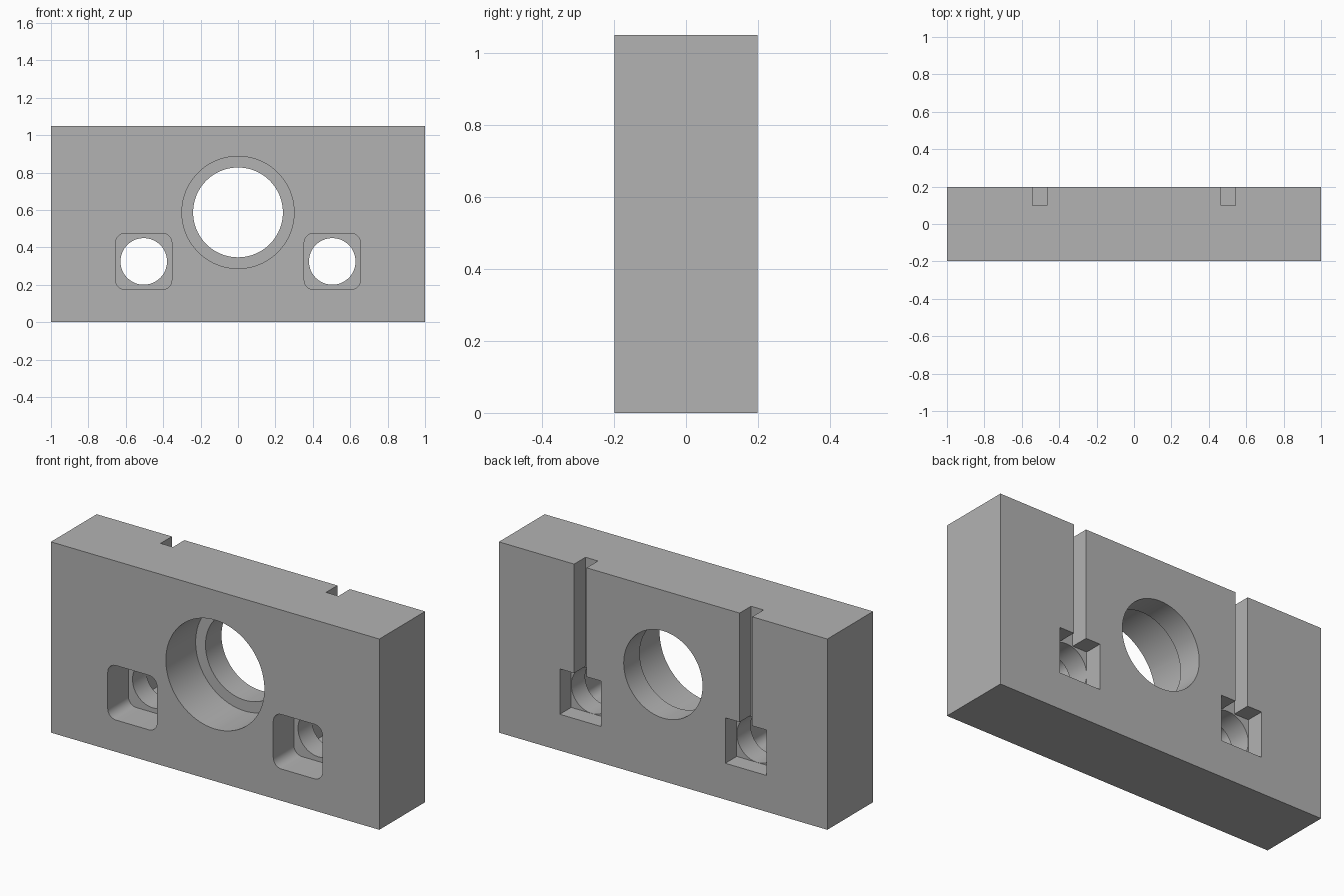
import bpy, bmesh
from math import sin, cos, tau, radians

HALF_W, HALF_D, HEIGHT = 1.0, 0.199, 1.05
OUT = HALF_D + 0.1          # cutters reach past the faces
PORT_X, PORT_Z = 0.504, 0.325
BORE_Z = 0.587

if "Cube" in bpy.data.objects:
    bpy.data.objects.remove(bpy.data.objects["Cube"], do_unlink=True)

grey = bpy.data.materials.new("plain grey")
grey.use_nodes = True
colour = (0.45, 0.45, 0.45, 1)
grey.diffuse_color = colour
grey.node_tree.nodes["Principled BSDF"].inputs["Base Color"].default_value = colour


def circle(x, z, r, n=96):
    return [(x + r * cos(tau * i / n), z + r * sin(tau * i / n)) for i in range(n)]


def rounded_square(x, z, half, r, steps=10):
    pts = []
    for corner, (sx, sz) in enumerate([(1, 1), (-1, 1), (-1, -1), (1, -1)]):
        for i in range(steps + 1):
            a = tau / 4 * (corner + i / steps)
            pts.append((x + sx * (half - r) + r * cos(a), z + sz * (half - r) + r * sin(a)))
    return pts


def keyhole(x, z, half, slot_half, top):
    """Square pocket with a narrow slot rising from its upper edge."""
    right = [(half, z - half), (half, z + half), (slot_half, z + half), (slot_half, top)]
    return [(x + u, v) for u, v in right] + [(x - u, v) for u, v in reversed(right)]


def prism(name, outline, y0, y1):
    """Extrude an x-z outline along y."""
    bm = bmesh.new()
    face = bm.faces.new([bm.verts.new((x, y0, z)) for x, z in outline])
    ext = bmesh.ops.extrude_face_region(bm, geom=[face])["geom"]
    moved = [v for v in ext if isinstance(v, bmesh.types.BMVert)]
    bmesh.ops.translate(bm, verts=moved, vec=(0, y1 - y0, 0))
    bmesh.ops.recalc_face_normals(bm, faces=bm.faces)
    mesh = bpy.data.meshes.new(name)
    bm.to_mesh(mesh)
    bm.free()
    obj = bpy.data.objects.new(name, mesh)
    mesh.materials.append(grey)
    bpy.context.collection.objects.link(obj)
    return obj


# Solid block
block = prism("mounting_block", [(-HALF_W, 0), (HALF_W, 0), (HALF_W, HEIGHT), (-HALF_W, HEIGHT)],
              -HALF_D, HALF_D)

# Stepped central bore
cutters = [
    prism("bore_cutter", circle(0, BORE_Z, 0.24), -OUT, OUT),
    prism("counterbore_cutter", circle(0, BORE_Z, 0.3), -OUT, 0.06),
]

# Port on each side: through hole, rounded front pocket, rear pocket with slot
for side, sx in (("left", 1), ("right", -1)):
    x = sx * PORT_X
    cutters += [
        prism(side + "_hole_cutter", circle(x, PORT_Z, 0.1245, 64), -OUT, OUT),
        prism(side + "_front_pocket_cutter", rounded_square(x, PORT_Z, 0.15, 0.05), -OUT, -0.02),
        prism(side + "_rear_slot_cutter", keyhole(x, PORT_Z, 0.125, 0.038, HEIGHT + 0.1), 0.1, OUT),
    ]

# Cut, then drop the cutters
bpy.ops.object.select_all(action="DESELECT")
bpy.context.view_layer.objects.active = block
block.select_set(True)
for cutter in cutters:
    cutter.hide_render = True
    mod = block.modifiers.new(cutter.name, "BOOLEAN")
    mod.operation, mod.solver, mod.object = "DIFFERENCE", "EXACT", cutter
    bpy.ops.object.modifier_apply(modifier=mod.name)
    bpy.data.objects.remove(cutter, do_unlink=True)

bpy.ops.object.shade_smooth_by_angle(angle=radians(30))
